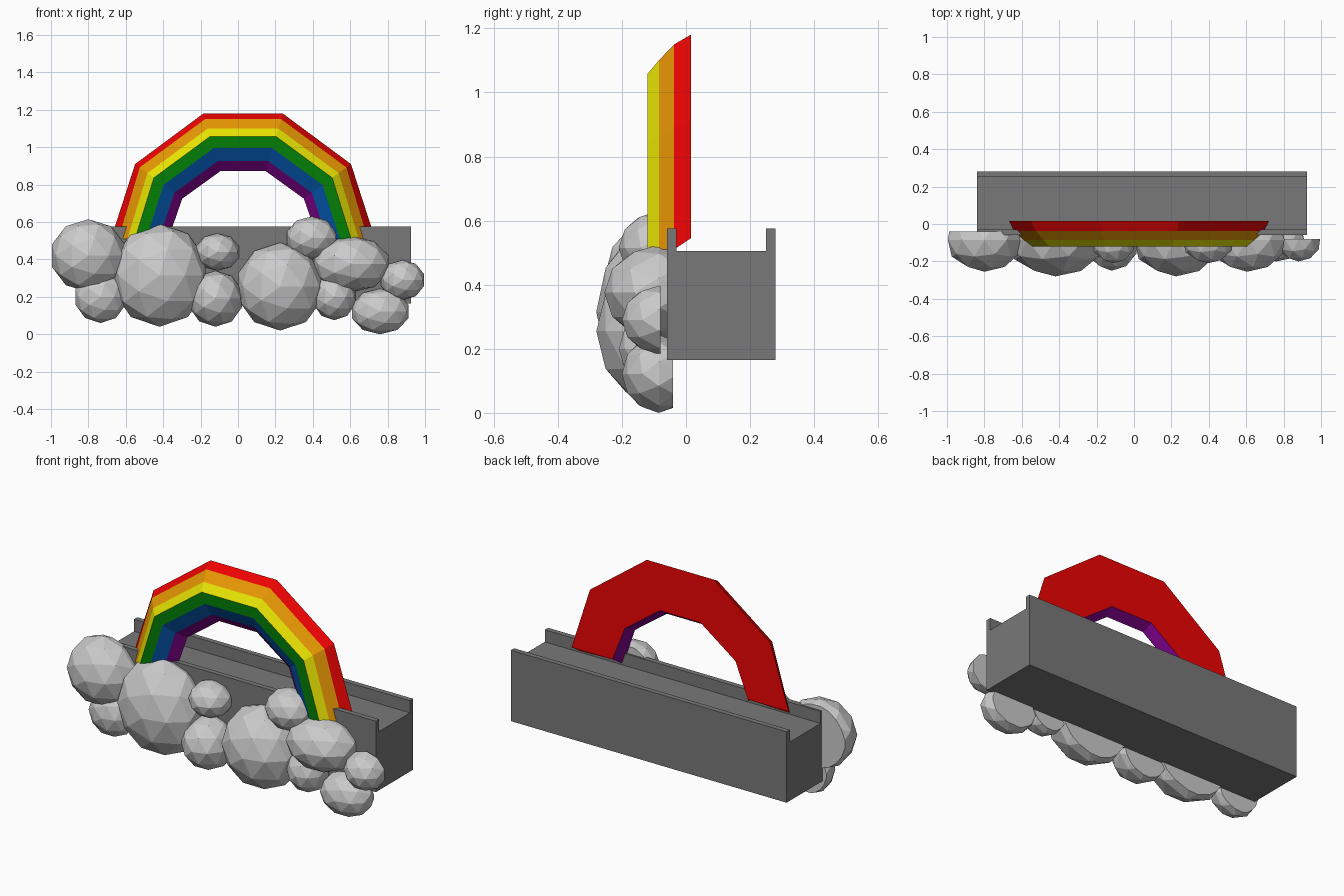
import bpy, bmesh
from mathutils import Vector

if "Cube" in bpy.data.objects:
    bpy.data.objects.remove(bpy.data.objects["Cube"])


def material(name, c):
    mat = bpy.data.materials.new(name)
    mat.diffuse_color = (*c, 1)
    mat.use_nodes = True
    mat.node_tree.nodes["Principled BSDF"].inputs["Base Color"].default_value = mat.diffuse_color
    return mat


def make_mesh(name, verts, faces):
    me = bpy.data.meshes.new(name)
    me.from_pydata(verts, [], faces)
    bm = bmesh.new()
    bm.from_mesh(me)
    bmesh.ops.recalc_face_normals(bm, faces=bm.faces)
    bm.to_mesh(me)
    bm.free()
    ob = bpy.data.objects.new(name, me)
    bpy.context.collection.objects.link(ob)
    return ob


# Tray: channel profile (y, z) extruded along x
prof = [(-.06, .165), (.28, .165), (.28, .575), (.25, .575),
        (.25, .505), (-.03, .505), (-.03, .575), (-.06, .575)]
n = len(prof)
verts = [(x, y, z) for x in (-.84, .925) for y, z in prof]
faces = [(i, (i + 1) % n, n + (i + 1) % n, n + i) for i in range(n)]
faces += [tuple(range(n)), tuple(range(n, 2 * n))]
tray = make_mesh("tray", verts, faces)
tray.data.materials.append(material("dark_grey", (.19, .19, .19)))

# Rainbow: banded cross-section (y, top height) swept along a faceted arch
bands = [(.015, 1.18), (-.037, 1.15), (-.085, 1.10), (-.12, 1.058),
         (-.12, .995), (-.085, .925), (-.037, .873), (.015, .908)]
outer = [(.695, .545), (.577, .91), (.2125, 1.18)]
inner = [(.40, .545), (.325, .725), (.12, .873)]
CX = .027
verts = []
for side, order in ((-1, (0, 1, 2)), (1, (2, 1, 0))):
    for k in order:
        for y, h in bands:
            t = (1.18 - h) / (1.18 - .873)
            x = outer[k][0] + (inner[k][0] - outer[k][0]) * t
            z = outer[k][1] + (inner[k][1] - outer[k][1]) * t
            if k == 0 and y < 0:
                z -= .035
            verts.append((CX + side * x, y, z))
m = len(bands)
band_mats = [0, 1, 2, 3, 4, 5, 5, 0]
faces, mats = [], []
for s in range(5):
    for j in range(m):
        a, b = s * m + j, s * m + (j + 1) % m
        faces.append((a, b, b + m, a + m))
        mats.append(band_mats[j])
faces += [tuple(range(m)), tuple(range(5 * m, 6 * m))]
mats += [0, 0]
rainbow = make_mesh("rainbow", verts, faces)
colours = {"red": (.86, .001, .001), "orange": (.80, .31, .001),
           "yellow": (.81, .78, .001), "green": (.001, .21, .002),
           "blue": (.001, .09, .40), "purple": (.23, .001, .28)}
for name, c in colours.items():
    rainbow.data.materials.append(material(name, c))
for p, i in zip(rainbow.data.polygons, mats):
    p.material_index = i


# Cloud puffs: icospheres with the pole to the front, cut flat at the back
def puff(name, cx, cz, rx, rz, back, front):
    eq = -.085
    bm = bmesh.new()
    bmesh.ops.create_icosphere(bm, subdivisions=2, radius=1)
    for v in bm.verts:
        x, y, z = v.co
        v.co = Vector((cx + rx * x, eq - (eq - front) * z, cz + rz * y))
    cut = bmesh.ops.bisect_plane(
        bm, geom=bm.verts[:] + bm.edges[:] + bm.faces[:], dist=1e-5,
        plane_co=(0, back, 0), plane_no=(0, 1, 0), clear_outer=True)
    edges = [e for e in bm.edges if e.is_boundary]
    bmesh.ops.edgeloop_fill(bm, edges=edges)
    bmesh.ops.recalc_face_normals(bm, faces=bm.faces)
    me = bpy.data.meshes.new(name)
    bm.to_mesh(me)
    bm.free()
    bpy.context.collection.objects.link(bpy.data.objects.new(name, me))


puffs = [(-.80, .42, .205, .195, -.04, -.255),
         (-.735, .20, .14, .14, -.05, -.20),
         (-.42, .315, .26, .275, -.04, -.28),
         (-.11, .44, .12, .10, -.05, -.21),
         (-.12, .19, .148, .15, -.05, -.25),
         (.225, .255, .235, .235, -.04, -.28),
         (.395, .515, .14, .115, -.04, -.21),
         (.605, .375, .21, .15, -.05, -.255),
         (.515, .20, .118, .125, -.05, -.21),
         (.76, .122, .158, .122, -.04, -.20),
         (.88, .29, .12, .107, -.08, -.20)]
for i, p in enumerate(puffs):
    puff(f"cloud_puff_{i + 1}", *p)
